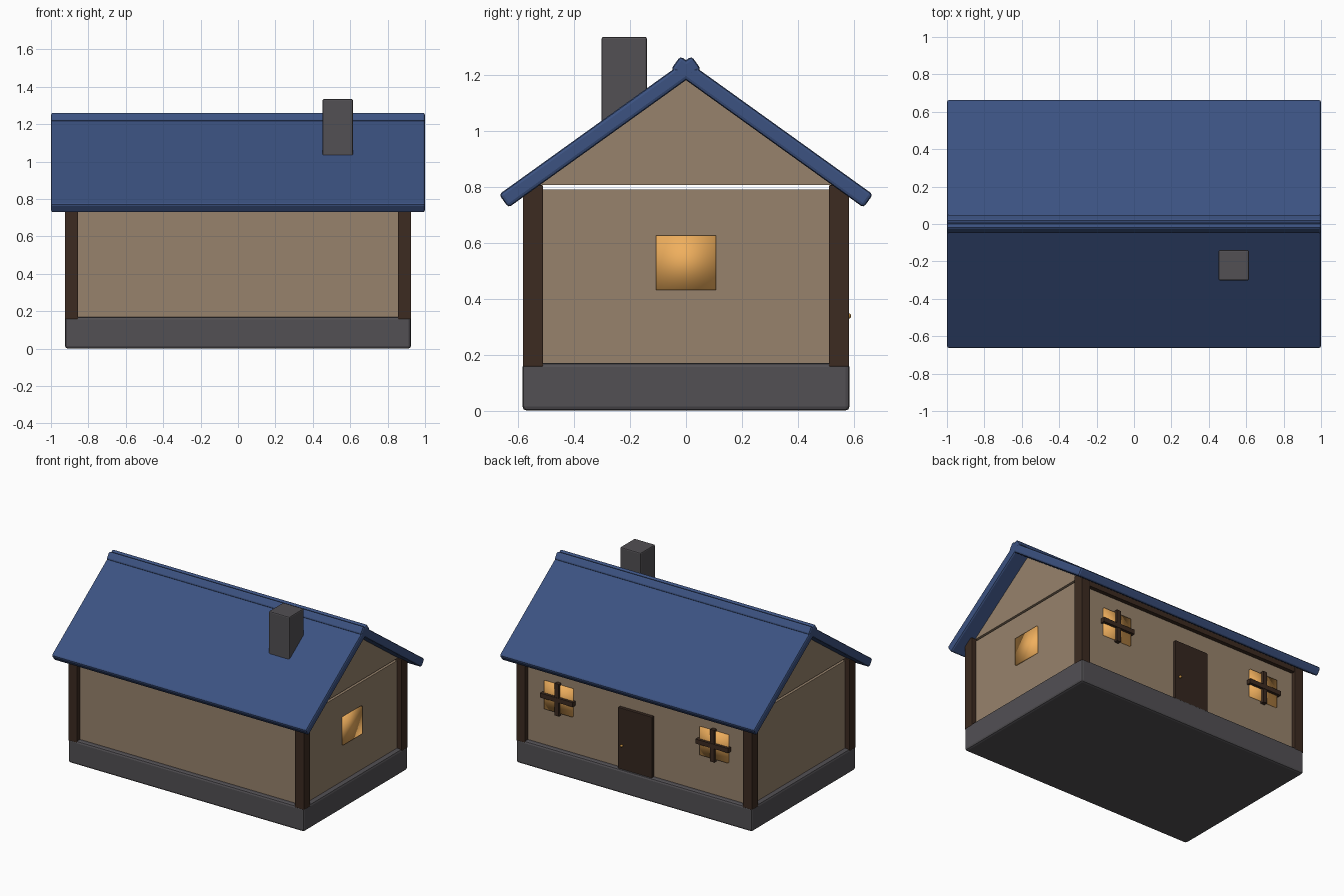
import bpy, bmesh
from math import atan2, cos, sin
from mathutils import Vector

if "Cube" in bpy.data.objects:
    bpy.data.objects.remove(bpy.data.objects["Cube"])


def material(name, rgb):
    m = bpy.data.materials.new(name)
    m.diffuse_color = (*rgb, 1)
    m.use_nodes = True
    m.node_tree.nodes["Principled BSDF"].inputs["Base Color"].default_value = m.diffuse_color
    return m


PLASTER = material("plaster", (0.31, 0.225, 0.15))
STONE = material("stone", (0.085, 0.08, 0.088))
TIMBER = material("timber", (0.045, 0.024, 0.015))
DOOR = material("door_wood", (0.035, 0.02, 0.014))
ROOF = material("roof_blue", (0.045, 0.085, 0.22))
GLOW = material("window_glow", (0.87, 0.43, 0.11))
BRASS = material("brass", (0.5, 0.25, 0.05))


def finish(name, bm, mat, bevel=0.0):
    bmesh.ops.recalc_face_normals(bm, faces=bm.faces)
    me = bpy.data.meshes.new(name)
    bm.to_mesh(me)
    bm.free()
    ob = bpy.data.objects.new(name, me)
    bpy.context.collection.objects.link(ob)
    me.materials.append(mat)
    if bevel:
        mod = ob.modifiers.new("bevel", "BEVEL")
        mod.width = bevel
        mod.segments = 2
    return ob


def box(name, x, y, z, mat, bevel=0.0):
    """Box given by (min, max) on each axis."""
    bm = bmesh.new()
    bmesh.ops.create_cube(bm, size=1)
    lo, hi = Vector((x[0], y[0], z[0])), Vector((x[1], y[1], z[1]))
    for v in bm.verts:
        v.co = (lo + hi) / 2 + v.co * (hi - lo)
    return finish(name, bm, mat, bevel)


def prism(name, profile, half, mat, bevel=0.0):
    """Closed (y, z) profile extruded along x."""
    bm = bmesh.new()
    f = bm.faces.new([bm.verts.new((-half, y, z)) for y, z in profile])
    ext = bmesh.ops.extrude_face_region(bm, geom=[f])["geom"]
    verts = [g for g in ext if isinstance(g, bmesh.types.BMVert)]
    bmesh.ops.translate(bm, verts=verts, vec=(2 * half, 0, 0))
    return finish(name, bm, mat, bevel)


# Stone base, plaster walls, and the gable block with a thin gap under it
box("foundation", (-.925, .925), (-.584, .584), (0, .17), STONE, .015)
box("walls", (-.89, .89), (-.55, .55), (.15, .79), PLASTER)
prism("gable", [(-.55, .805), (.55, .805), (0, 1.19)], .89, PLASTER)

# Corner posts and eave beams
for sx in (-1, 1):
    for sy in (-1, 1):
        box("corner_post", sorted((sx * .855, sx * .925)),
            sorted((sy * .51, sy * .583)), (.157, .805), TIMBER, .004)
for sy in (-1, 1):
    box("eave_beam", (-.87, .87), sorted((sy * .53, sy * .578)),
        (.73, .785), TIMBER)

# Two roof slabs that cross at the ridge
eave, ridge, thick = (-.668, .772), (.02, 1.266), .058
a = atan2(ridge[1] - eave[1], ridge[0] - eave[0])
dy, dz = thick * sin(a), -thick * cos(a)
slab = [eave, ridge, (ridge[0] + dy, ridge[1] + dz), (eave[0] + dy, eave[1] + dz)]
for s, side in ((1, "front"), (-1, "back")):
    prism("roof_" + side, [(s * y, z) for y, z in slab], 1.0, ROOF, .012)

box("chimney", (.452, .615), (-.302, -.139), (1.0, 1.335), STONE, .008)

# Door and knob on the back
box("door", (-.133, .133), (.54, .573), (.16, .6), DOOR, .004)
bm = bmesh.new()
bmesh.ops.create_uvsphere(bm, u_segments=12, v_segments=8, radius=.01)
bmesh.ops.translate(bm, verts=bm.verts, vec=(.1, .58, .338))
for f in bm.faces:
    f.smooth = True
finish("door_knob", bm, BRASS)

# Back windows with crossed bars, and a plain window on the right
panes = []
for cx in (-.61, .61):
    panes.append(box("window_pane", (cx - .112, cx + .112), (.54, .562), (.427, .625), GLOW))
    box("window_bar_upright", (cx - .016, cx + .016), (.55, .578), (.412, .64), TIMBER)
    box("window_bar_across", (cx - .128, cx + .128), (.55, .581), (.51, .542), TIMBER)
panes.append(box("side_window", (.88, .902), (-.107, .107), (.43, .625), GLOW))
for p in panes:
    p.data.polygons.foreach_set("use_smooth", [True] * len(p.data.polygons))
